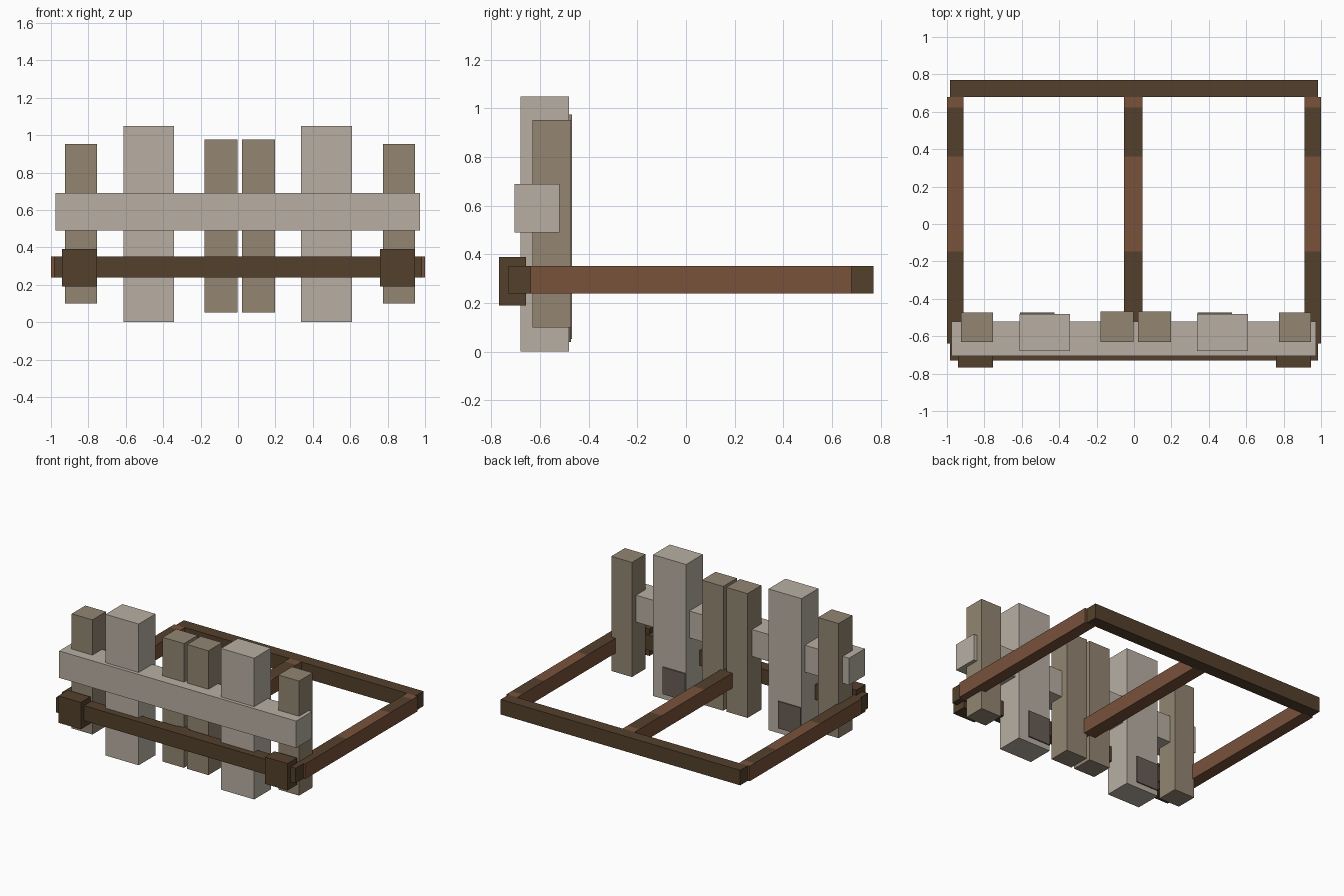
import bpy, bmesh

if "Cube" in bpy.data.objects:
    bpy.data.objects.remove(bpy.data.objects["Cube"])


def material(name, hex_code):
    # convert an sRGB hex code to linear diffuse colour
    m = bpy.data.materials.new(name)
    lin = []
    for i in (0, 2, 4):
        c = int(hex_code[i:i + 2], 16) / 255
        lin.append(c / 12.92 if c <= 0.04045 else ((c + 0.055) / 1.055) ** 2.4)
    m.diffuse_color = (*lin, 1)
    m.use_nodes = True
    m.node_tree.nodes["Principled BSDF"].inputs["Base Color"].default_value = m.diffuse_color
    return m


DARK = material("dark wood", "54402C")
BROWN = material("brown wood", "78523B")
TAN = material("tan post", "938672")
PALE = material("pale post", "B8AFA4")
GREY = material("dark grey plate", "695E55")


def box(name, x, y, z, mats, cuts=(), dark_spans=()):
    # box from ranges; optional cuts along y with top faces recoloured by span
    bm = bmesh.new()
    bmesh.ops.create_cube(bm, size=1)
    for v in bm.verts:
        v.co = [r[0] + (c + 0.5) * (r[1] - r[0]) for c, r in zip(v.co, (x, y, z))]
    for c in cuts:
        bmesh.ops.bisect_plane(bm, geom=bm.verts[:] + bm.edges[:] + bm.faces[:],
                               plane_co=(0, c, 0), plane_no=(0, 1, 0))
    bm.normal_update()
    for f in bm.faces:
        yc = f.calc_center_median().y
        if f.normal.z > 0.9 and any(a < yc < b for a, b in dark_spans):
            f.material_index = 1
    me = bpy.data.meshes.new(name)
    bm.to_mesh(me)
    bm.free()
    for m in mats:
        me.materials.append(m)
    ob = bpy.data.objects.new(name, me)
    bpy.context.collection.objects.link(ob)
    return ob


BEAM_Z = (0.24, 0.352)

# Front and back beams of the frame
box("back_beam", (-0.985, 0.985), (0.68, 0.77), BEAM_Z, [DARK])
box("front_beam", (-0.985, 0.985), (-0.73, -0.64), BEAM_Z, [DARK])

# Long beams running front to back, with dark stretches on top
for name, x in (("left_beam", (-1.0, -0.912)), ("middle_beam", (-0.053, 0.045)),
                ("right_beam", (0.912, 1.0))):
    box(name, x, (-0.64, 0.68), BEAM_Z, [BROWN, DARK],
        cuts=(-0.147, 0.36, 0.622), dark_spans=((-0.64, -0.147), (0.36, 0.622)))

# Corner blocks on the front beam
for name, x in (("left_block", (-0.94, -0.755)), ("right_block", (0.76, 0.945))):
    box(name, x, (-0.768, -0.657), (0.19, 0.39), [DARK])

# Horizontal rail across the posts
box("cross_rail", (-0.977, 0.973), (-0.706, -0.52), (0.49, 0.69), [PALE])

# Narrow outer posts
for name, x in (("left_outer_post", (-0.925, -0.755)), ("right_outer_post", (0.775, 0.945))):
    box(name, x, (-0.632, -0.472), (0.1, 0.952), [TAN])

# Pair of centre posts
for name, x in (("left_centre_post", (-0.178, -0.003)), ("right_centre_post", (0.022, 0.198))):
    box(name, x, (-0.63, -0.469), (0.052, 0.976), [TAN])

# Wide posts with a small dark plate low on the back
for side, x0 in (("left", -0.613), ("right", 0.337)):
    box(side + "_wide_post", (x0, x0 + 0.272), (-0.68, -0.482), (0.0, 1.05), [PALE])
    box(side + "_plate", (x0 + 0.003, x0 + 0.188), (-0.482, -0.473), (0.04, 0.24), [GREY])
